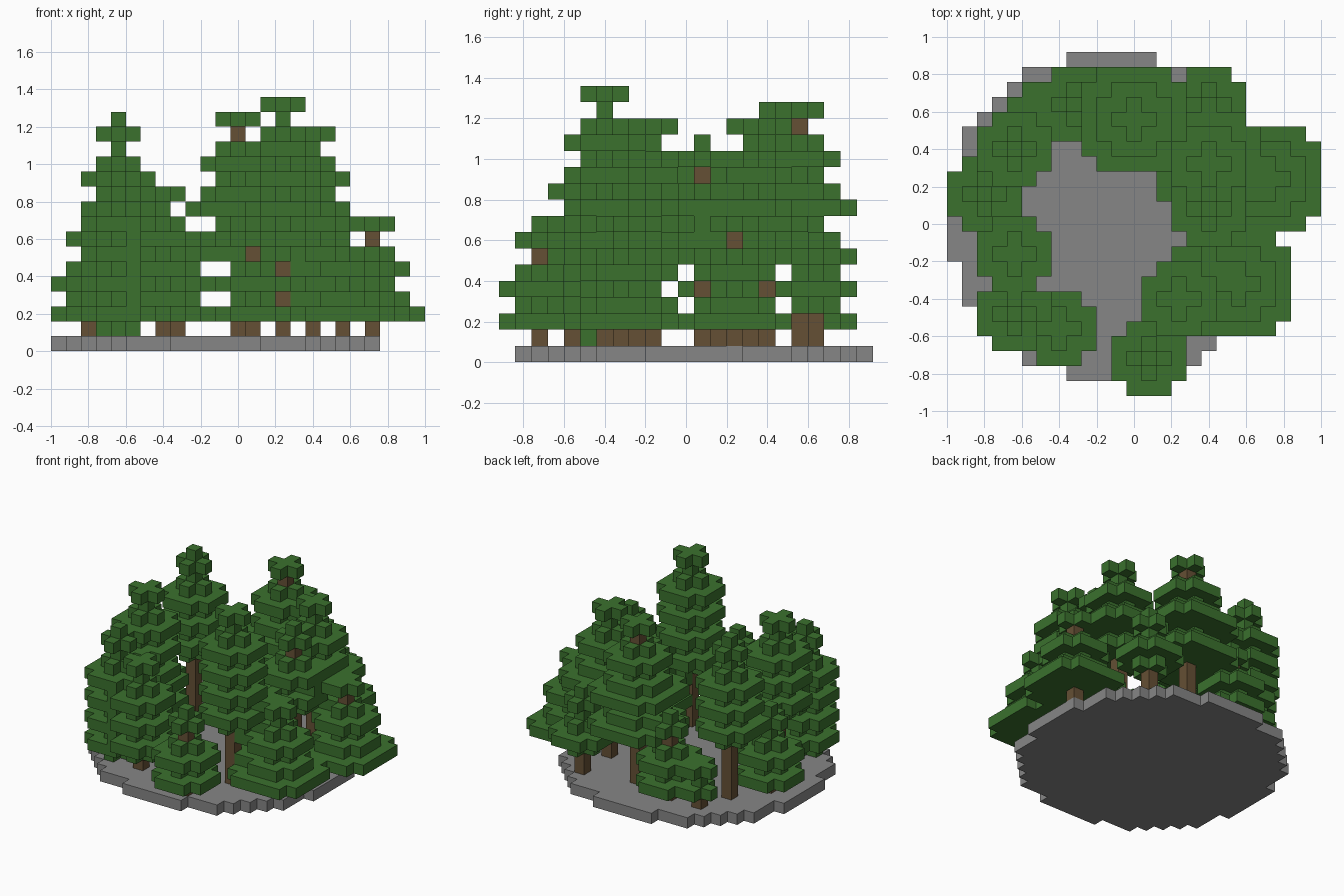
import bpy
import bmesh
from mathutils import Vector

cube = bpy.data.objects.get("Cube")
if cube:
    bpy.data.objects.remove(cube, do_unlink=True)

UNIT = 0.08
ORIGIN = Vector((-1.0, -0.92, 0.0))


def make_material(name, colour):
    material = bpy.data.materials.new(name)
    material.use_nodes = True
    material.diffuse_color = (*colour, 1)
    material.node_tree.nodes["Principled BSDF"].inputs["Base Color"].default_value = (*colour, 1)
    return material


materials = {
    "ground": make_material("stone grey", (0.24, 0.24, 0.24)),
    "trunk": make_material("bark brown", (0.13, 0.08, 0.035)),
    "leaves": make_material("needle green", (0.043, 0.165, 0.027)),
}

# Trees: name, column, row, top level, first radius, widest radius, lowest leaves, trunk top
TREES = [
    ("tallest_spruce", 15, 6, 16, 1, 2, 6, 13),
    ("right_tall_spruce", 4, 9, 14, 1, 2, 6, 12),
    ("right_back_spruce", 4, 16, 15, 0, 2, 6, 12),
    ("back_spruce", 12, 18, 15, 1, 3, 6, 14),
    ("left_back_spruce", 17, 15, 14, 1, 3, 6, 12),
    ("left_middle_spruce", 17, 12, 13, 0, 2, 6, 11),
    ("left_short_spruce", 21, 14, 8, 1, 3, 2, 7),
    ("front_short_spruce", 13, 2, 8, 0, 2, 2, 6),
    ("right_short_spruce", 2, 13, 8, 0, 2, 2, 5),
    ("front_right_spruce", 7, 4, 10, 1, 2, 2, 8),
    ("right_front_spruce", 4, 5, 12, 0, 2, 1, 9),
    ("front_left_spruce", 19, 7, 8, 1, 3, 2, 6),
    ("inner_spruce", 17, 8, 8, 1, 2, 2, 6),
    ("back_left_short_spruce", 17, 19, 8, 0, 2, 3, 5),
    ("back_right_short_spruce", 8, 19, 8, 0, 2, 2, 6),
    ("small_back_spruce", 5, 19, 4, 1, 2, 2, 2),
]


def tier_radii(first, widest):
    """Radii from the tip down: each run grows a step wider, then restarts narrow."""
    radius, limit, restart = first, 1, 0
    while True:
        yield radius
        if radius >= limit:
            radius, restart, limit = restart, 1, min(limit + 1, widest)
        else:
            radius += 1


# One shared grid of cells, so neighbouring trees never overlap
cells = {}

# Round ground slab
for i in range(22):
    for j in range(22):
        if (i - 10.5) ** 2 + (j - 10.5) ** 2 <= 121:
            cells[(i, j + 1, 0)] = ("ground", "ground")

# Trunks
for name, cx, cy, top, first, widest, low, trunk in TREES:
    for level in range(1, trunk + 1):
        cells[(cx, cy, level)] = (name + "_trunk", "trunk")

# Leaf tiers: squares without their corners
for name, cx, cy, top, first, widest, low, trunk in TREES:
    for level, r in zip(range(top, low - 1, -1), tier_radii(first, widest)):
        for dx in range(-r, r + 1):
            for dy in range(-r, r + 1):
                if r == 0 or abs(dx) + abs(dy) < 2 * r:
                    cells.setdefault((cx + dx, cy + dy, level), (name + "_leaves", "leaves"))


def build_object(name, kind, members):
    """Skin a group of cells with its outward faces."""
    bm = bmesh.new()
    corners = {}

    def corner(p):
        key = tuple(p)
        if key not in corners:
            corners[key] = bm.verts.new(ORIGIN + Vector(key) * UNIT)
        return corners[key]

    for cell in members:
        for axis in range(3):
            for side in (0, 1):
                near = list(cell)
                near[axis] += 2 * side - 1
                if tuple(near) in cells:
                    continue
                u, v = (axis + 1) % 3, (axis + 2) % 3
                loop = []
                for a, b in ((0, 0), (1, 0), (1, 1), (0, 1)):
                    p = list(cell)
                    p[axis] += side
                    p[u] += a
                    p[v] += b
                    loop.append(corner(p))
                bm.faces.new(loop if side else loop[::-1])
    bmesh.ops.dissolve_limit(bm, angle_limit=0.01, verts=bm.verts[:], edges=bm.edges[:])
    mesh = bpy.data.meshes.new(name)
    bm.to_mesh(mesh)
    bm.free()
    mesh.materials.append(materials[kind])
    bpy.context.collection.objects.link(bpy.data.objects.new(name, mesh))


groups = {}
for cell, owner in cells.items():
    groups.setdefault(owner, []).append(cell)
for (name, kind), members in groups.items():
    build_object(name, kind, members)
